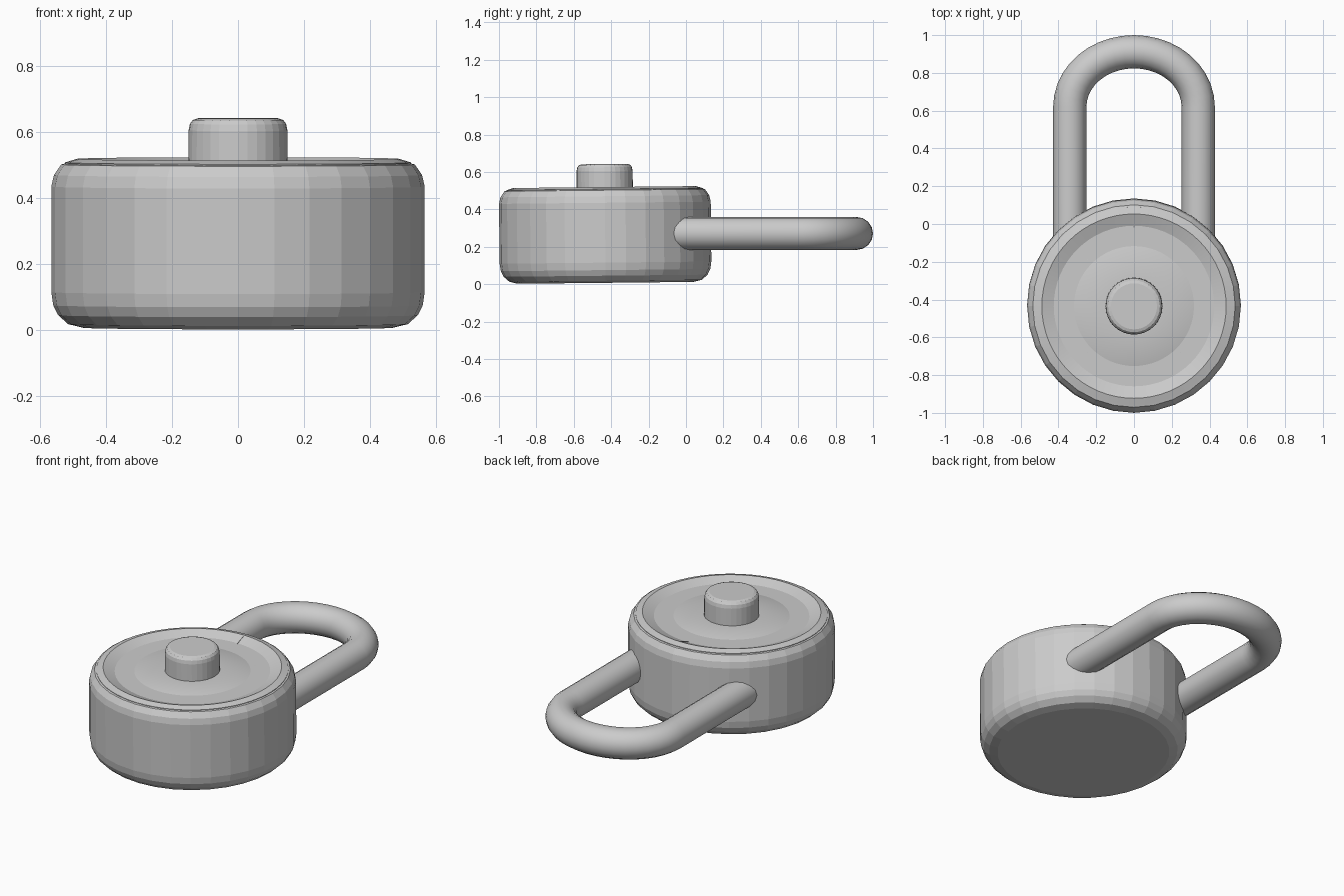
import bpy, bmesh
from math import sin, cos, pi, radians
from mathutils import Matrix, Vector

if "Cube" in bpy.data.objects:
    bpy.data.objects.remove(bpy.data.objects["Cube"])

CENTRE_Y = -0.432
TILT = Matrix.Translation((0, CENTRE_Y, 0.265)) @ Matrix.Rotation(radians(0.6), 4, 'X') \
    @ Matrix.Translation((0, 0, -0.265))


def finish(bm, name, smooth=None):
    bmesh.ops.recalc_face_normals(bm, faces=bm.faces)
    mesh = bpy.data.meshes.new(name)
    bm.to_mesh(mesh)
    bm.free()
    ob = bpy.data.objects.new(name, mesh)
    bpy.context.collection.objects.link(ob)
    ob.matrix_world = TILT
    if smooth:
        bpy.ops.object.select_all(action='DESELECT')
        ob.select_set(True)
        bpy.context.view_layer.objects.active = ob
        bpy.ops.object.shade_smooth_by_angle(angle=radians(smooth))
    return ob


def lathe(name, profile, sides, smooth=None):
    """Revolve (radius, z) points round the lock axis; the ends are capped."""
    bm = bmesh.new()
    rings = [[bm.verts.new((r * cos(2 * pi * i / sides), r * sin(2 * pi * i / sides), z))
              for i in range(sides)] for r, z in profile]
    for a, b in zip(rings, rings[1:]):
        for i in range(sides):
            j = (i + 1) % sides
            bm.faces.new((a[i], a[j], b[j], b[i]))
    bm.faces.new(rings[0])
    bm.faces.new(rings[-1])
    return finish(bm, name, smooth)


def add_bar(bm, angle, r0, z0, r1, z1, width, height):
    """Thin raised bar running radially between two (radius, z) points."""
    d = Vector((cos(angle), sin(angle), 0))
    s = Vector((-d.y, d.x, 0)) * width / 2
    up = Vector((0, 0, height / 2))
    p, q = d * r0 + Vector((0, 0, z0)), d * r1 + Vector((0, 0, z1))
    low = [bm.verts.new(v - up) for v in (p - s, q - s, q + s, p + s)]
    top = [bm.verts.new(v + up) for v in (p - s, q - s, q + s, p + s)]
    bm.faces.new(low[::-1])
    bm.faces.new(top)
    for i in range(4):
        j = (i + 1) % 4
        bm.faces.new((low[i], low[j], top[j], top[i]))


# Faceted case with rounded edges
lathe("case", [(0.47, 0.007), (0.515, 0.018), (0.545, 0.045), (0.56, 0.075), (0.566, 0.115),
               (0.566, 0.435), (0.558, 0.47), (0.536, 0.502), (0.50, 0.512), (0.49, 0.512),
               (0.48, 0.47)], 32)

# Rim and sloping recess around the dial
lathe("rim", [(0.525, 0.495), (0.525, 0.508), (0.488, 0.519), (0.396, 0.484), (0.392, 0.472)],
      64, 15)

# Slightly conical dial and its graduations
lathe("dial", [(0.389, 0.46), (0.389, 0.489), (0.384, 0.492), (0.14, 0.503)], 64, 30)
bm = bmesh.new()
for i in range(40):
    inner = 0.345 if i % 5 == 0 else 0.36
    z = lambda r: 0.492 + (0.384 - r) * 0.045
    add_bar(bm, pi / 2 + 2 * pi * i / 40, inner, z(inner), 0.38, z(0.38), 0.007, 0.003)
finish(bm, "dial_ticks")

# Index mark on the recess slope
bm = bmesh.new()
add_bar(bm, pi / 2, 0.405, 0.488, 0.48, 0.516, 0.012, 0.005)
finish(bm, "index_mark")

# Turning knob
lathe("knob", [(0.151, 0.48), (0.15, 0.605), (0.146, 0.625), (0.137, 0.637), (0.122, 0.642)], 32)

# Shackle: two straight legs joined by an arch
arch = [(0.34 * cos(pi * i / 20), 0.62 + 0.292 * sin(pi * i / 20)) for i in range(21)]
path = [(0.34, -0.15)] + arch + [(-0.34, -0.15)]
curve = bpy.data.curves.new("shackle", 'CURVE')
curve.dimensions = '3D'
curve.bevel_depth = 0.088
curve.bevel_resolution = 6
curve.use_fill_caps = True
spline = curve.splines.new('POLY')
spline.points.add(len(path) - 1)
for point, (x, y) in zip(spline.points, path):
    point.co = (x, y, 0.271, 1)
shackle = bpy.data.objects.new("shackle", curve)
bpy.context.collection.objects.link(shackle)
bpy.ops.object.select_all(action='DESELECT')
shackle.select_set(True)
bpy.context.view_layer.objects.active = shackle
bpy.ops.object.convert(target='MESH')
bpy.ops.object.shade_smooth_by_angle(angle=radians(40))
